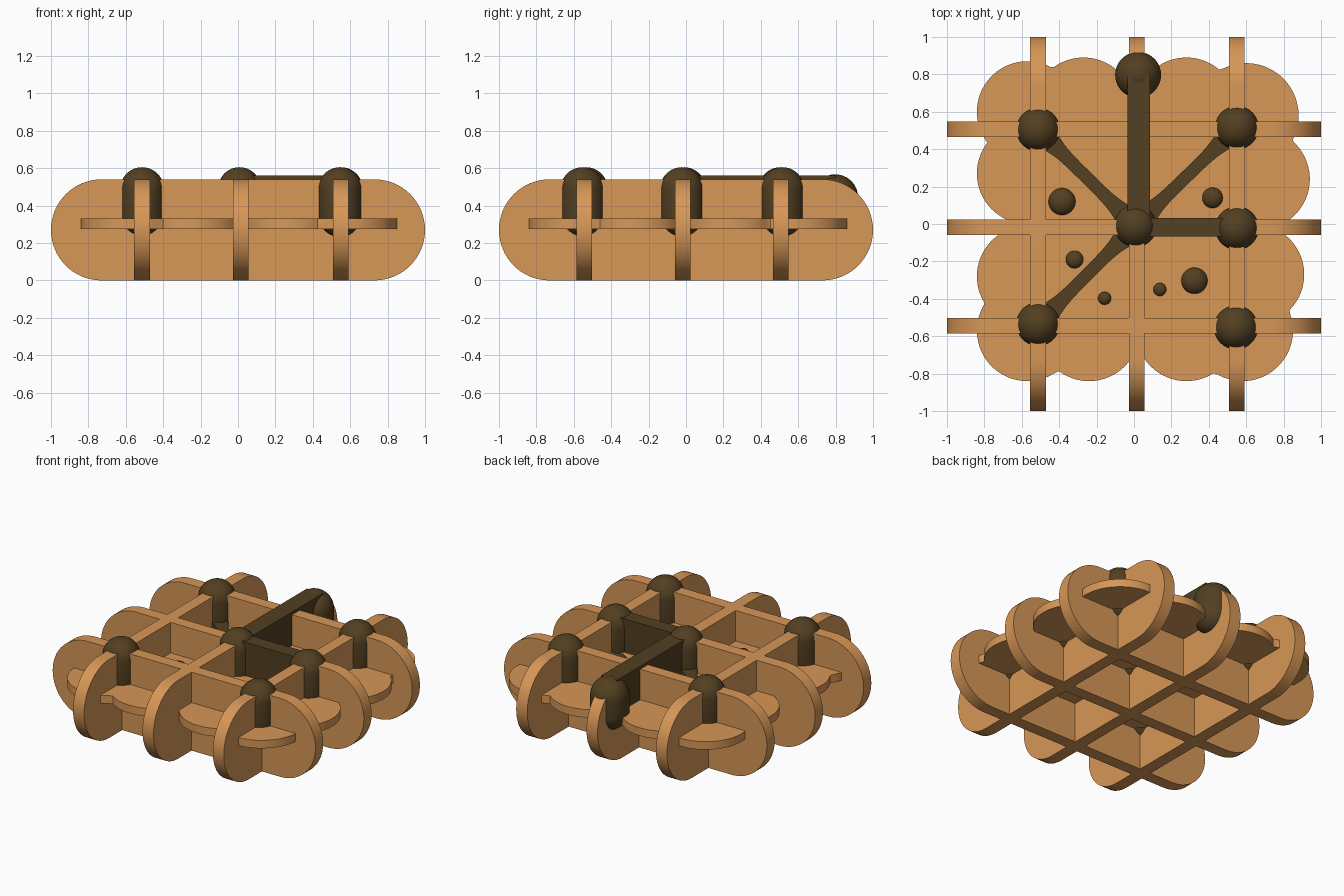
import bpy, bmesh, math
from mathutils import Vector

if "Cube" in bpy.data.objects:
    bpy.data.objects.remove(bpy.data.objects["Cube"])


def material(name, color):
    m = bpy.data.materials.new(name)
    m.diffuse_color = color
    m.use_nodes = True
    m.node_tree.nodes["Principled BSDF"].inputs["Base Color"].default_value = m.diffuse_color
    return m


TAN = material("tan", (0.68, 0.31, 0.095, 1))
DARK = material("dark_brown", (0.085, 0.05, 0.015, 1))


def finish(bm, name, mat, smooth=True):
    bmesh.ops.recalc_face_normals(bm, faces=bm.faces)
    me = bpy.data.meshes.new(name)
    bm.to_mesh(me)
    bm.free()
    me.materials.append(mat)
    ob = bpy.data.objects.new(name, me)
    bpy.context.collection.objects.link(ob)
    if smooth:
        bpy.ops.object.select_all(action='DESELECT')
        ob.select_set(True)
        bpy.context.view_layer.objects.active = ob
        bpy.ops.object.shade_smooth_by_angle(angle=math.radians(35))
    return ob


def extrude(points, vec, name, mat):
    bm = bmesh.new()
    face = bm.faces.new([bm.verts.new(p) for p in points])
    ext = bmesh.ops.extrude_face_region(bm, geom=[face])
    top = [v for v in ext["geom"] if isinstance(v, bmesh.types.BMVert)]
    bmesh.ops.translate(bm, vec=vec, verts=top)
    return finish(bm, name, mat)


def ball(name, x, y, z0, z1, r):
    """Upright capsule from z0 to z1, or a flattened ball when short."""
    bm = bmesh.new()
    bmesh.ops.create_uvsphere(bm, u_segments=40, v_segments=25, radius=r)
    stretch = (z1 - z0) / 2 - r
    mid = (z0 + z1) / 2
    for v in bm.verts:
        if stretch > 0:
            v.co.z += math.copysign(stretch, v.co.z)
        else:
            v.co.z *= (z1 - z0) / (2 * r)
        v.co += Vector((x, y, mid))
    return finish(bm, name, DARK)


def box(name, x0, x1, y0, y1, z0, z1):
    return extrude([(x0, y0, z0), (x1, y0, z0), (x1, y1, z0), (x0, y1, z0)],
                   (0, 0, z1 - z0), name, DARK)


# Interlocking upright panels with rounded ends
R, T = 0.27, 0.084
stadium = []
for side in (1, -1):
    for i in range(33):
        a = -math.pi / 2 + math.pi * i / 32
        stadium.append((side * (1 - R + R * math.cos(a)), R + side * R * math.sin(a)))
for i, y in enumerate((-0.544, -0.018, 0.507)):
    extrude([(u, y - T / 2, w) for u, w in stadium], (0, T, 0), f"cross_panel_{i}", TAN)
for i, x in enumerate((-0.513, 0.015, 0.55)):
    extrude([(x - T / 2, u, w) for u, w in stadium], (T, 0, 0), f"long_panel_{i}", TAN)

# Scalloped horizontal plate: outer outline of a ring of discs
discs = [(-.57, .6, .27), (-.27, .62, .27), (.28, .62, .27), (.6, .58, .28),
         (.67, .24, .27), (.64, -.27, .27), (.58, -.57, .27), (.28, -.57, .27),
         (-.24, -.57, .27), (-.57, -.57, .27), (-.57, -.28, .27), (-.57, .27, .27)]
outline = []
for i in range(360):
    a = 2 * math.pi * i / 360
    d = Vector((math.cos(a), math.sin(a)))
    far = 0.55
    for cx, cy, r in discs:
        b = d.x * cx + d.y * cy
        h = b * b - (cx * cx + cy * cy - r * r)
        if h >= 0:
            far = max(far, b + math.sqrt(h))
    outline.append((d.x * far, d.y * far, 0.275))
extrude(outline, (0, 0, 0.055), "scalloped_plate", TAN)

# Domed posts at the panel crossings
posts = [(-.513, .505, .117), (.55, .515, .117), (.55, -.022, .117),
         (-.513, -.535, .117), (.545, -.553, .118), (.008, -.01, .114)]
for i, (x, y, r) in enumerate(posts):
    ball(f"post_{i}", x, y, 0.228, 0.605, r)
ball("back_post", 0.022, 0.797, 0.215, 0.567, 0.123)

# Straight bars wrapping the panels
box("back_bar", -0.036, 0.086, 0, 0.8, 0.29, 0.56)
box("right_bar", 0, 0.55, -0.068, 0.032, 0.29, 0.56)

# Flared diagonal strips lying on the plate
cx, cy, _ = posts[5]
for k in (0, 1, 3):
    a, b = Vector((cx, cy, 0)), Vector((posts[k][0], posts[k][1], 0))
    n = (b - a).normalized().cross(Vector((0, 0, 1)))
    edges = [[], []]
    for i in range(25):
        t = i / 24
        half = 0.034 + 0.075 * abs(2 * t - 1) ** 4
        p = a.lerp(b, t) + Vector((0, 0, 0.29))
        edges[0].append(p + n * half)
        edges[1].append(p - n * half)
    extrude(edges[0] + edges[1][::-1], (0, 0, 0.075), f"diagonal_strip_{k}", DARK)

# Small beads set into the plate
for i, (x, y, r) in enumerate([(-.385, .12, .072), (.42, .14, .055), (-.318, -.19, .047),
                               (-.157, -.397, .035), (.138, -.35, .035), (.323, -.303, .07)]):
    ball(f"bead_{i}", x, y, 0.328 - 0.7 * r, 0.328 + 0.7 * r, r)
